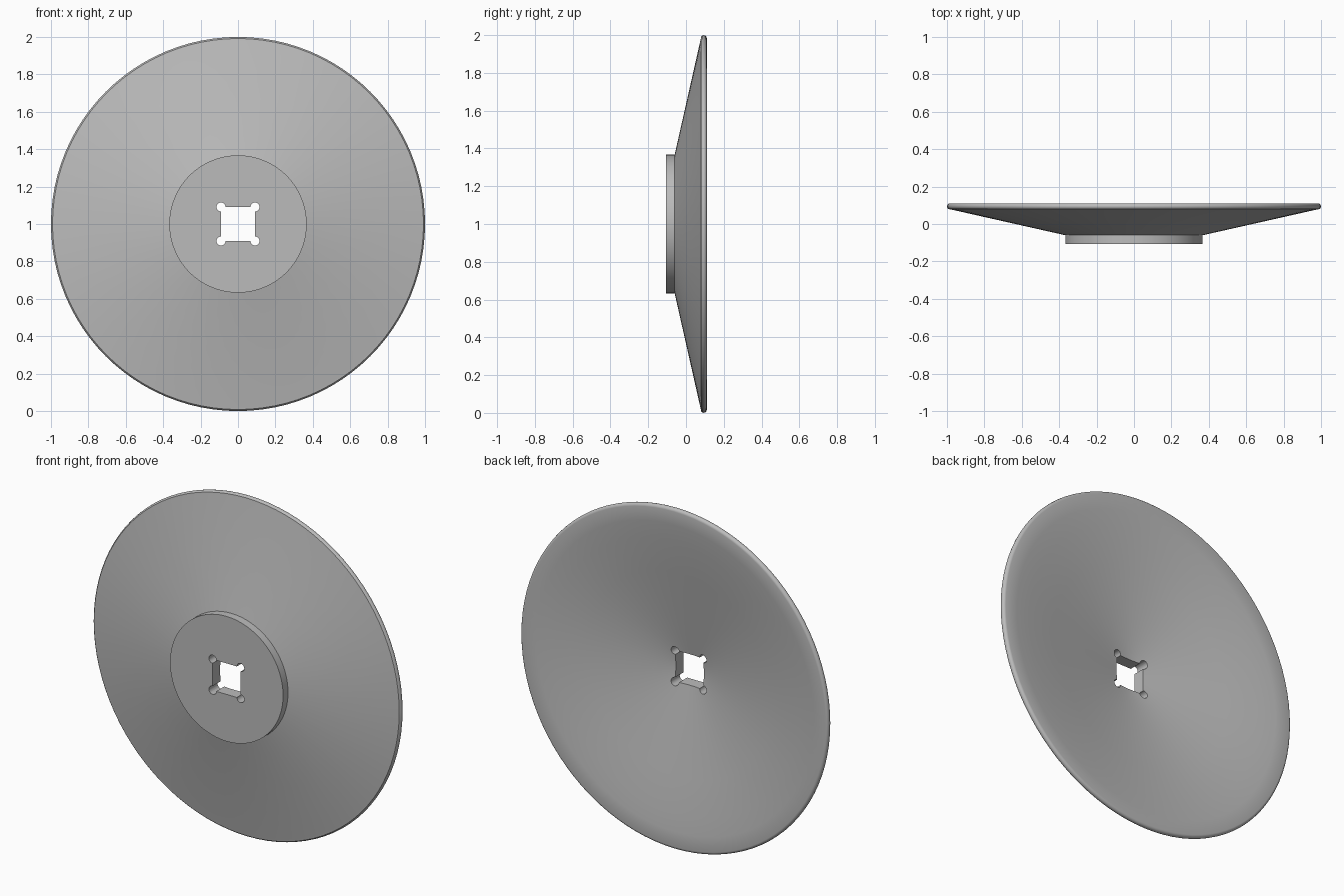
import bpy, bmesh, math
from mathutils import Matrix, Vector

if "Cube" in bpy.data.objects:
    bpy.data.objects.remove(bpy.data.objects["Cube"])

CENTRE = Vector((0, 0, 1))
HOLE = 0.091      # half width of the square hole
RELIEF = 0.024    # radius of the round corner reliefs

# Plain grey metal
steel = bpy.data.materials.new("grey steel")
steel.use_nodes = True
grey = (0.5, 0.5, 0.5, 1)
steel.diffuse_color = grey
steel.node_tree.nodes["Principled BSDF"].inputs["Base Color"].default_value = grey


def add_object(name, bm):
    mesh = bpy.data.meshes.new(name)
    bmesh.ops.recalc_face_normals(bm, faces=bm.faces)
    bm.to_mesh(mesh)
    bm.free()
    obj = bpy.data.objects.new(name, mesh)
    bpy.context.collection.objects.link(obj)
    mesh.materials.append(steel)
    return obj


# Dished disc with hub: (radius, depth) from the hub face round the rim to the back
profile = [(0, -0.106), (0.367, -0.106), (0.367, -0.06), (0.98, 0.078)]
rim_r, rim_y, rim = 0.983, 0.094, 0.0165
profile += [(rim_r + rim * math.cos(a), rim_y + rim * math.sin(a))
            for a in (math.radians(d) for d in range(-60, 91, 30))]
profile += [(0.9, 0.102), (0.8, 0.09), (0.6, 0.056), (0.2, -0.016), (0, -0.052)]

bm = bmesh.new()
verts = [bm.verts.new(CENTRE + Vector((r, y, 0))) for r, y in profile]
edges = [bm.edges.new(pair) for pair in zip(verts, verts[1:])]
bmesh.ops.spin(bm, geom=verts + edges, cent=CENTRE, axis=(0, 1, 0),
               angle=math.tau, steps=96, use_duplicate=False)
bmesh.ops.remove_doubles(bm, verts=bm.verts, dist=0.0002)
disc = add_object("dished_disc", bm)

# Cutters: square hole and four corner reliefs
cutters = []
bm = bmesh.new()
bmesh.ops.create_cube(bm, size=1, matrix=Matrix.Translation(CENTRE)
                      @ Matrix.Diagonal((2 * HOLE, 0.6, 2 * HOLE, 1)))
cutters.append(add_object("square_cutter", bm))
for sx in (-1, 1):
    for sz in (-1, 1):
        bm = bmesh.new()
        place = Matrix.Translation(CENTRE + Vector((sx * HOLE, 0, sz * HOLE)))
        bmesh.ops.create_cone(bm, cap_ends=True, segments=24, radius1=RELIEF,
                              radius2=RELIEF, depth=0.7,
                              matrix=place @ Matrix.Rotation(math.pi / 2, 4, "X"))
        cutters.append(add_object("corner_cutter", bm))

bpy.ops.object.select_all(action="DESELECT")
disc.select_set(True)
bpy.context.view_layer.objects.active = disc
for cutter in cutters:
    cutter.hide_render = True
    mod = disc.modifiers.new("hole", "BOOLEAN")
    mod.operation = "DIFFERENCE"
    mod.solver = "EXACT"
    mod.object = cutter
    bpy.ops.object.modifier_apply(modifier=mod.name)
    bpy.data.objects.remove(cutter)

bpy.ops.object.shade_smooth_by_angle(angle=math.radians(32))
